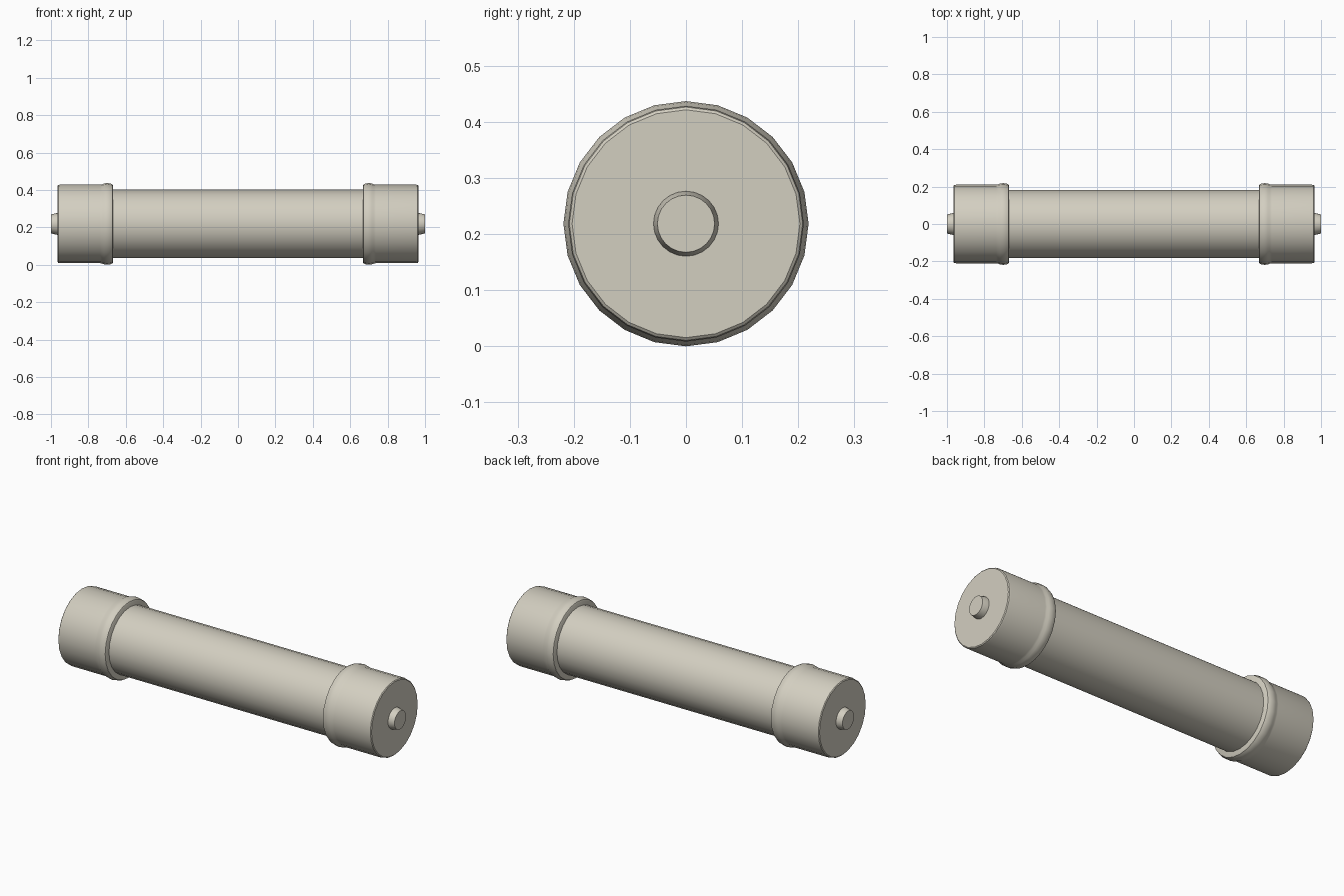
import bpy, bmesh, math

if "Cube" in bpy.data.objects:
    bpy.data.objects.remove(bpy.data.objects["Cube"])

SIDES = 24
CZ = 0.2185  # axis height

mat = bpy.data.materials.new("warm beige")
mat.diffuse_color = (0.65, 0.62, 0.53, 1)
mat.use_nodes = True
mat.node_tree.nodes["Principled BSDF"].inputs["Base Color"].default_value = mat.diffuse_color


def lathe(name, profile, angle=35):
    """Revolve (x, radius) points about the x axis and close both ends."""
    bm = bmesh.new()
    rings = []
    for x, r in profile:
        rings.append([bm.verts.new((x, r * math.sin(2 * math.pi * i / SIDES),
                                    CZ + r * math.cos(2 * math.pi * i / SIDES)))
                      for i in range(SIDES)])
    for a, b in zip(rings, rings[1:]):
        for i in range(SIDES):
            j = (i + 1) % SIDES
            bm.faces.new((a[i], a[j], b[j], b[i]))
    bm.faces.new(rings[0])
    bm.faces.new(rings[-1])
    bmesh.ops.recalc_face_normals(bm, faces=bm.faces[:])
    me = bpy.data.meshes.new(name)
    bm.to_mesh(me)
    bm.free()
    me.materials.append(mat)
    ob = bpy.data.objects.new(name, me)
    bpy.context.collection.objects.link(ob)
    bpy.ops.object.select_all(action='DESELECT')
    ob.select_set(True)
    bpy.context.view_layer.objects.active = ob
    bpy.ops.object.shade_smooth_by_angle(angle=math.radians(angle))
    return ob


# central tube
lathe("tube", [(-0.70, 0.183), (0.70, 0.183)])

# end caps with a rolled bead at the mouth, and contact pins
cap = [(0.667, 0.203), (0.671, 0.211), (0.682, 0.216), (0.70, 0.2185),
       (0.716, 0.216), (0.727, 0.2115), (0.737, 0.210),
       (0.952, 0.210), (0.961, 0.208), (0.965, 0.203)]
pin = [(0.95, 0.058), (0.968, 0.058), (1.0, 0.051)]
for side, s in (("left", -1), ("right", 1)):
    lathe(side + "_cap", [(s * x, r) for x, r in cap])
    lathe(side + "_pin", [(s * x, r) for x, r in pin])
